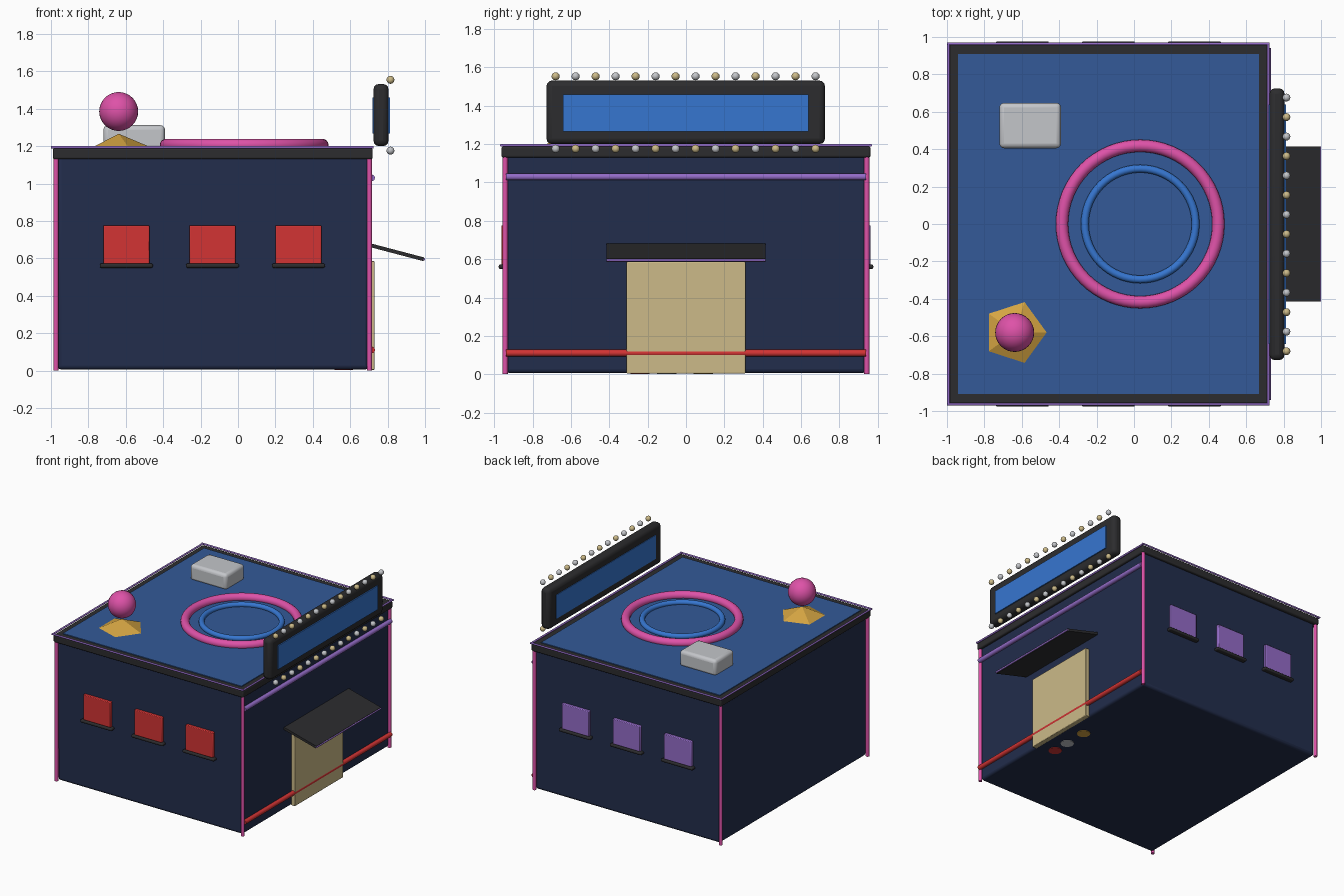
import bpy, math
from mathutils import Vector

if "Cube" in bpy.data.objects:
    bpy.data.objects.remove(bpy.data.objects["Cube"])


def mat(name, r, g, b):
    lin = [((c / 255 + 0.055) / 1.055) ** 2.4 if c > 10 else c / 255 / 12.92 for c in (r, g, b)]
    m = bpy.data.materials.new(name)
    m.diffuse_color = (*lin, 1)
    m.use_nodes = True
    m.node_tree.nodes["Principled BSDF"].inputs["Base Color"].default_value = m.diffuse_color
    return m


NAVY = mat("navy wall", 34, 45, 76)
ROOF = mat("roof blue", 51, 90, 152)
BLUE = mat("bright blue", 54, 118, 208)
PINK = mat("pink", 222, 82, 168)
PURPLE = mat("purple", 148, 108, 200)
RED = mat("red", 210, 52, 52)
BLACK = mat("charcoal", 44, 44, 46)
TAN = mat("tan", 204, 186, 136)
GOLD = mat("gold", 212, 164, 66)
SILVER = mat("silver", 196, 198, 202)


def finish(name, m):
    o = bpy.context.object
    o.name = name
    o.data.materials.append(m)
    return o


def smooth(o):
    bpy.ops.object.shade_smooth_by_angle(angle=math.radians(40))
    return o


def box(name, lo, hi, m, bevel=0.0, segs=3):
    lo, hi = Vector(lo), Vector(hi)
    bpy.ops.mesh.primitive_cube_add(size=1, location=(lo + hi) / 2)
    o = finish(name, m)
    o.scale = hi - lo
    bpy.ops.object.transform_apply(location=False, rotation=False, scale=True)
    if bevel:
        b = o.modifiers.new("bevel", 'BEVEL')
        b.width, b.segments = bevel, segs
        smooth(o)
    return o


def rod(name, a, b, r, m):
    a, b = Vector(a), Vector(b)
    bpy.ops.mesh.primitive_cylinder_add(vertices=16, radius=r, depth=(b - a).length, location=(a + b) / 2)
    o = finish(name, m)
    o.rotation_euler = (b - a).to_track_quat('Z', 'Y').to_euler()
    return smooth(o)


def ball(name, loc, r, m, seg=32, rings=16):
    bpy.ops.mesh.primitive_uv_sphere_add(segments=seg, ring_count=rings, radius=r, location=loc)
    return smooth(finish(name, m))


def ring(name, loc, major, minor, m):
    bpy.ops.mesh.primitive_torus_add(location=loc, major_radius=major, minor_radius=minor,
                                     major_segments=64, minor_segments=16)
    return smooth(finish(name, m))


# Building shell, parapet and roof slab
box("building_body", (-0.965, -0.94, 0.006), (0.70, 0.94, 1.15), NAVY, 0.02)
box("parapet", (-0.99, -0.962, 1.13), (0.72, 0.962, 1.188), BLACK, 0.01)
box("roof_slab", (-0.94, -0.908, 1.17), (0.667, 0.908, 1.194), ROOF)

# Purple strip around the roof edge
x0, x1, y1, zt = -0.992, 0.717, 0.963, 1.194
for s, side in ((-1, "front"), (1, "back")):
    rod("roof_strip_" + side, (x0 - 0.007, s * y1, zt), (x1 + 0.007, s * y1, zt), 0.007, PURPLE)
for x, side in ((x0, "left"), (x1, "right")):
    rod("roof_strip_" + side, (x, -y1, zt), (x, y1, zt), 0.007, PURPLE)

# Pink corner posts
for x in (-0.973, 0.703):
    for y in (-0.943, 0.943):
        rod("corner_post", (x, y, 0), (x, y, 1.14), 0.0135, PINK)

# Windows with sills: red on the front, purple on the back
for s, m in ((-1, RED), (1, PURPLE)):
    for x in (-0.597, -0.137, 0.323):
        ys = sorted((s * 0.93, s * 0.963))
        box("window", (x - 0.123, ys[0], 0.57), (x + 0.123, ys[1], 0.776), m, 0.005, 2)
        ys = sorted((s * 0.93, s * 0.977))
        box("window_sill", (x - 0.142, ys[0], 0.549), (x + 0.142, ys[1], 0.572), BLACK, 0.009)

# Entrance side: light tubes, door, awning
rod("upper_tube", (0.714, -0.94, 1.03), (0.714, 0.94, 1.03), 0.018, PURPLE)
rod("lower_tube", (0.714, -0.94, 0.11), (0.714, 0.94, 0.11), 0.018, RED)
box("door", (0.69, -0.31, 0.004), (0.7295, 0.31, 0.585), TAN, 0.004, 2)
awning = box("awning", (-0.15, -0.415, -0.01), (0.15, 0.415, 0.01), BLACK)
awning.location = (0.848, 0, 0.633)
awning.rotation_euler = (0, math.atan2(0.075, 0.285), 0)
rod("awning_strip", (0.993, -0.415, 0.595), (0.993, 0.415, 0.595), 0.007, PURPLE)

# Sign board with a panel on both faces
box("sign_frame", (0.724, -0.728, 1.2), (0.805, 0.725, 1.532), BLACK, 0.03)
box("sign_panel_front", (0.80, -0.642, 1.267), (0.814, 0.638, 1.46), BLUE)
box("sign_panel_back", (0.719, -0.642, 1.267), (0.73, 0.638, 1.46), BLUE)
for i in range(14):
    y = -0.68 + i * 0.1043
    for z, k in ((1.554, 0), (1.176, 1)):
        ball("sign_bulb", (0.815, y, z), 0.021, (TAN, SILVER)[(i + k) % 2], 16, 10)

# Roof features
ring("outer_ring", (0.033, 0, 1.206), 0.418, 0.033, PINK)
ring("inner_ring", (0.033, 0, 1.203), 0.296, 0.021, BLUE)
box("roof_unit", (-0.72, 0.405, 1.18), (-0.39, 0.648, 1.312), SILVER, 0.025)
bpy.ops.mesh.primitive_cone_add(vertices=5, radius1=0.19, radius2=0, depth=0.08,
                                location=(-0.638, -0.58, 1.226), rotation=(0, 0, -math.pi / 2))
cone = finish("pentagon_base", GOLD)
# put one corner exactly towards +x
v = max((w.co for w in cone.data.vertices), key=lambda c: c.xy.length)
cone.rotation_euler.z = -math.atan2(v.y, v.x)
ball("roof_ball", (-0.638, -0.58, 1.385), 0.104, PINK)

# Small discs showing under the floor near the door
for y, m in ((-0.24, RED), (-0.10, SILVER), (0.09, GOLD)):
    rod("floor_disc", (0.565, y, 0.002), (0.565, y, 0.02), 0.05, m)
